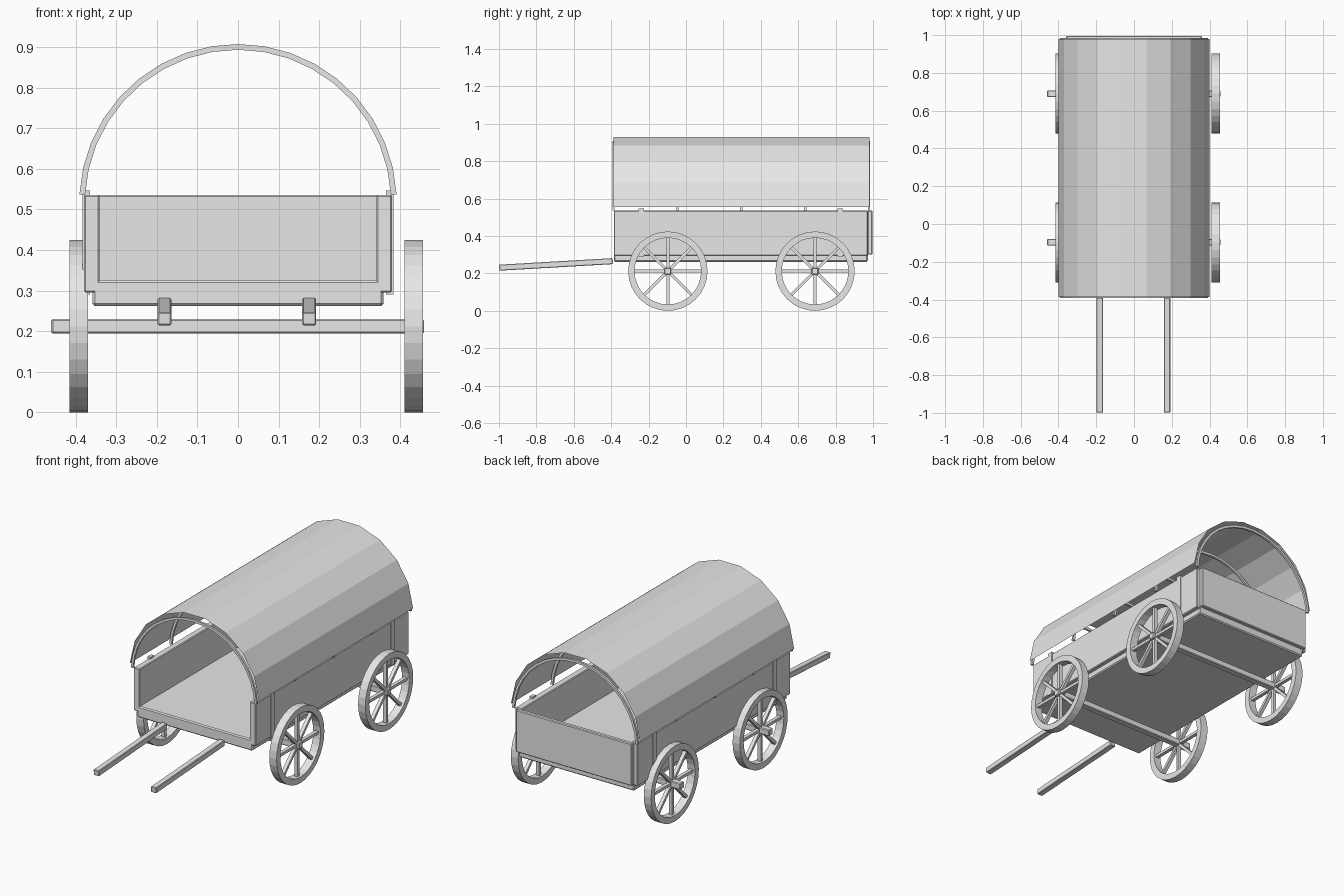
import bpy, bmesh
from math import sin, cos, pi, radians, atan2, hypot
from mathutils import Matrix, Vector

cube = bpy.data.objects.get("Cube")
if cube:
    bpy.data.objects.remove(cube, do_unlink=True)

grey = bpy.data.materials.new("plain grey")
grey.use_nodes = True
grey.diffuse_color = (0.8, 0.8, 0.8, 1)
grey.node_tree.nodes["Principled BSDF"].inputs["Base Color"].default_value = (0.8, 0.8, 0.8, 1)


def finish(name, bm, bevel=0, recalc=True):
    if recalc:
        bmesh.ops.recalc_face_normals(bm, faces=bm.faces)
    mesh = bpy.data.meshes.new(name)
    bm.to_mesh(mesh)
    bm.free()
    mesh.materials.append(grey)
    obj = bpy.data.objects.new(name, mesh)
    bpy.context.scene.collection.objects.link(obj)
    if bevel:
        mod = obj.modifiers.new("Bevel", 'BEVEL')
        mod.width = bevel
        mod.segments = 1
    return obj


def add_box(bm, centre, size, turn=0):
    """Box turned about the x axis."""
    m = Matrix.Translation(centre) @ Matrix.Rotation(turn, 4, 'X') @ Matrix.Diagonal((*size, 1))
    bmesh.ops.create_cube(bm, size=1, matrix=m)


def box(name, x, y, z, bevel=0.004):
    bm = bmesh.new()
    lo, hi = Vector((x[0], y[0], z[0])), Vector((x[1], y[1], z[1]))
    add_box(bm, (lo + hi) / 2, hi - lo)
    return finish(name, bm, bevel)


def sweep(bm, rings, closed):
    """Bridge a row of four-cornered sections into a solid."""
    rows = [[bm.verts.new(p) for p in ring] for ring in rings]
    n = len(rows)
    for i in range(n if closed else n - 1):
        a, b = rows[i], rows[(i + 1) % n]
        for j in range(4):
            k = (j + 1) % 4
            bm.faces.new((a[j], a[k], b[k], b[j]))
    if not closed:
        bm.faces.new(rows[0])
        bm.faces.new(rows[-1])


# Wagon box: floor, sides and tailgate
FRONT, BACK = -0.385, 0.972
box("floor", (-0.358, 0.358), (FRONT, BACK), (0.262, 0.326), 0.006)
box("tailgate", (-0.36, 0.36), (BACK, 0.996), (0.3, 0.536))
for side, s in (("left", 1), ("right", -1)):
    box(side + "_side_board", sorted((0.341 * s, 0.379 * s)), (FRONT, BACK), (0.295, 0.536))
    for end, y in (("front", -0.24), ("back", 0.825)):
        box(f"{side}_{end}_post", sorted((0.365 * s, 0.383 * s)),
            (y - 0.015, y + 0.015), (0.29, 0.546), 0)

# Hoops carrying the cover
for i in range(5):
    y = -0.387 + 0.3415 * i
    bm = bmesh.new()
    start = radians(3)
    rings = []
    for k in range(19):
        a = start + (pi - 2 * start) * k / 18
        rings.append([(r * cos(a), y + d, 0.516 + r * sin(a))
                      for r, d in ((0.377, -0.006), (0.391, -0.006), (0.391, 0.006), (0.377, 0.006))])
    sweep(bm, rings, False)
    finish(f"hoop_{i + 1}", bm)

# Faceted cloth cover, a single open sheet
bm = bmesh.new()
half = radians(87)
rows = []
for k in range(10):
    a = -half + 2 * half * k / 9
    rows.append([bm.verts.new((0.401 * sin(a), y, 0.533 + 0.401 * cos(a))) for y in (-0.387, 0.98)])
for a, b in zip(rows, rows[1:]):
    bm.faces.new((a[0], b[0], b[1], a[1]))
finish("cloth_cover", bm, recalc=False)

# Axles and spoked wheels
R = 0.212
for end, y in (("front", -0.097), ("back", 0.69)):
    box(end + "_axle", (-0.46, 0.458), (y - 0.018, y + 0.018), (R - 0.018, R + 0.018))
    for side, x in (("left", 0.433), ("right", -0.392)):
        bm = bmesh.new()
        rings = []
        for k in range(32):
            a = 2 * pi * k / 32
            rings.append([(x + d, y + r * cos(a), R + r * sin(a))
                          for r, d in ((0.178, -0.0225), (R, -0.0225), (R, 0.0225), (0.178, 0.0225))])
        sweep(bm, rings, True)
        for k in range(4):
            add_box(bm, (x, y, R), (0.02, 0.41, 0.016), k * pi / 4)
        finish(f"{side}_{end}_wheel", bm)

# Pulling shafts, sloping down to the front
for side, x in (("left", 0.175), ("right", -0.181)):
    bm = bmesh.new()
    dy, dz = 0.607, 0.035
    add_box(bm, (x, -0.695, 0.248), (0.034, hypot(dy, dz), 0.032), atan2(dz, dy))
    finish(side + "_shaft", bm, 0.003)
